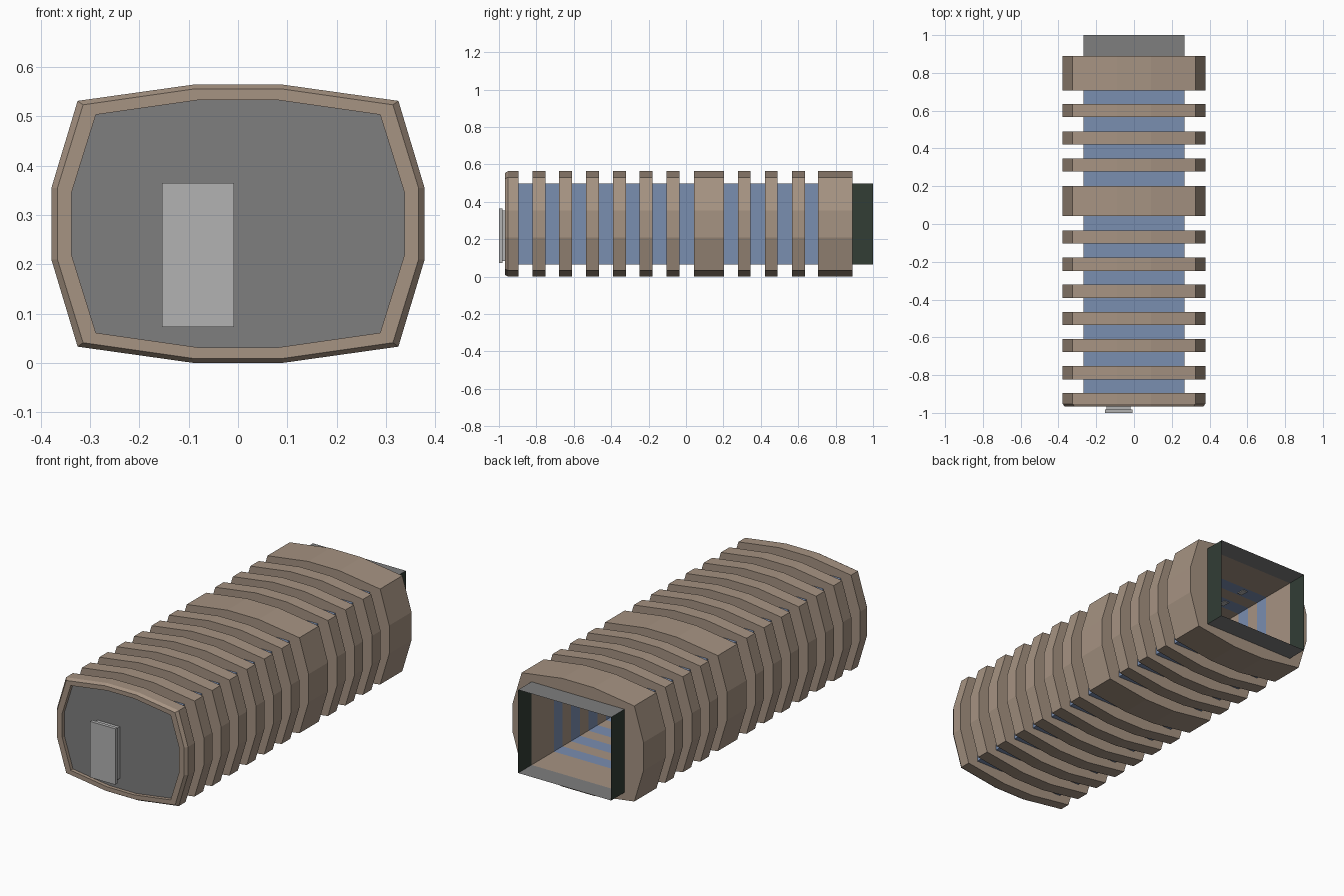
import bpy, bmesh

if "Cube" in bpy.data.objects:
    bpy.data.objects.remove(bpy.data.objects["Cube"])


def material(name, srgb):
    m = bpy.data.materials.new(name)
    lin = [((c / 255 + 0.055) / 1.055) ** 2.4 for c in srgb]
    m.diffuse_color = (*lin, 1)
    m.use_nodes = True
    m.node_tree.nodes["Principled BSDF"].inputs["Base Color"].default_value = m.diffuse_color
    return m


BROWN = material("tan_shell", (166, 147, 130))
BLUE = material("blue_tube", (122, 142, 176))
GREY = material("mid_grey", (126, 126, 126))
LIGHT = material("light_grey", (178, 178, 178))
DARK = material("dark_green", (50, 61, 53))

CZ = 0.282


def symmetric(quarter):
    """Mirror a quarter profile (x, height above centre) into a full loop."""
    right = quarter + [(x, -z) for x, z in reversed(quarter)]
    return [(x, CZ + z) for x, z in right] + [(-x, CZ + z) for x, z in reversed(right)]


OUTER = symmetric([(0.09, 0.282), (0.325, 0.249), (0.378, 0.073)])
BEVEL = symmetric([(0.09, 0.273), (0.314, 0.241), (0.366, 0.072)])
RIM = symmetric([(0.078, 0.251), (0.288, 0.221), (0.337, 0.064)])
HOLE = symmetric([(0.09, 0.217), (0.268, 0.217), (0.268, 0.073)])
RECT = [(0.268, CZ + 0.217), (0.268, CZ - 0.217), (-0.268, CZ - 0.217), (-0.268, CZ + 0.217)]


def finish(name, bm, mats):
    bmesh.ops.recalc_face_normals(bm, faces=bm.faces)
    me = bpy.data.meshes.new(name)
    bm.to_mesh(me)
    bm.free()
    for m in mats:
        me.materials.append(m)
    ob = bpy.data.objects.new(name, me)
    bpy.context.collection.objects.link(ob)
    return ob


def loft(name, sections, mats, closed=False):
    """Join profiles placed at given y positions with quads."""
    bm = bmesh.new()
    loops = [[bm.verts.new((x, y, z)) for x, z in prof] for prof, y in sections]
    pairs = list(zip(loops, loops[1:] + loops[:1])) if closed else list(zip(loops, loops[1:]))
    for a, b in pairs:
        n = len(a)
        for i in range(n):
            j = (i + 1) % n
            bm.faces.new((a[i], a[j], b[j], b[i]))
    return finish(name, bm, mats)


def box(name, x0, x1, y0, y1, z0, z1, mat):
    bm = bmesh.new()
    bmesh.ops.create_cube(bm, size=1)
    for v in bm.verts:
        v.co = ((x0 + x1) / 2 + v.co.x * (x1 - x0),
                (y0 + y1) / 2 + v.co.y * (y1 - y0),
                (z0 + z1) / 2 + v.co.z * (z1 - z0))
    return finish(name, bm, [mat])


# hull ribs: narrow ones, a wide middle collar and a wide rear collar
ribs = [(-0.822 + 0.1435 * i, -0.752 + 0.1435 * i) for i in range(6)]
ribs += [(0.042, 0.202)] + [(0.277 + 0.1445 * i, 0.346 + 0.1445 * i) for i in range(3)]
ribs += [(0.707, 0.89)]
for i, (a, b) in enumerate(ribs):
    loft(f"hull_rib_{i + 1}", [(OUTER, a), (OUTER, b), (HOLE, b), (HOLE, a)], [BROWN], closed=True)

# front rib with a bevelled rim and a recessed mouth
loft("front_rib", [(HOLE, -0.896), (OUTER, -0.896), (OUTER, -0.952), (BEVEL, -0.967),
                   (RIM, -0.967), (RIM, -0.948)], [BROWN])

# front bulkhead closing the mouth
bm = bmesh.new()
bm.faces.new([bm.verts.new((x, -0.948, z)) for x, z in RIM])
ob = finish("front_bulkhead", bm, [GREY])

# door: a backing block and a face plate
box("door_block", -0.146, -0.018, -0.984, -0.946, 0.084, 0.354, LIGHT)
box("door_plate", -0.154, -0.008, -1.0, -0.982, 0.073, 0.365, LIGHT)

# blue tube sections in the gaps, each with two ceiling lamps
edges = [(-0.967, -0.896)] + ribs
for i, (p, q) in enumerate(zip(edges, edges[1:])):
    loft(f"tube_section_{i + 1}", [(RECT, p[1]), (RECT, q[0])], [BLUE])
    mid = (p[1] + q[0]) / 2
    for side in (-1, 1):
        box(f"ceiling_lamp_{i + 1}_{'left' if side < 0 else 'right'}",
            side * 0.143 - 0.014, side * 0.143 + 0.014, mid - 0.022, mid + 0.022,
            CZ + 0.212, CZ + 0.216, LIGHT)

# rear open frame: grey top and bottom, dark sides
frame = loft("rear_frame", [(RECT, 0.89), (RECT, 1.0)], [GREY, DARK])
for f in frame.data.polygons:
    f.material_index = 1 if abs(f.normal.x) > 0.5 else 0
